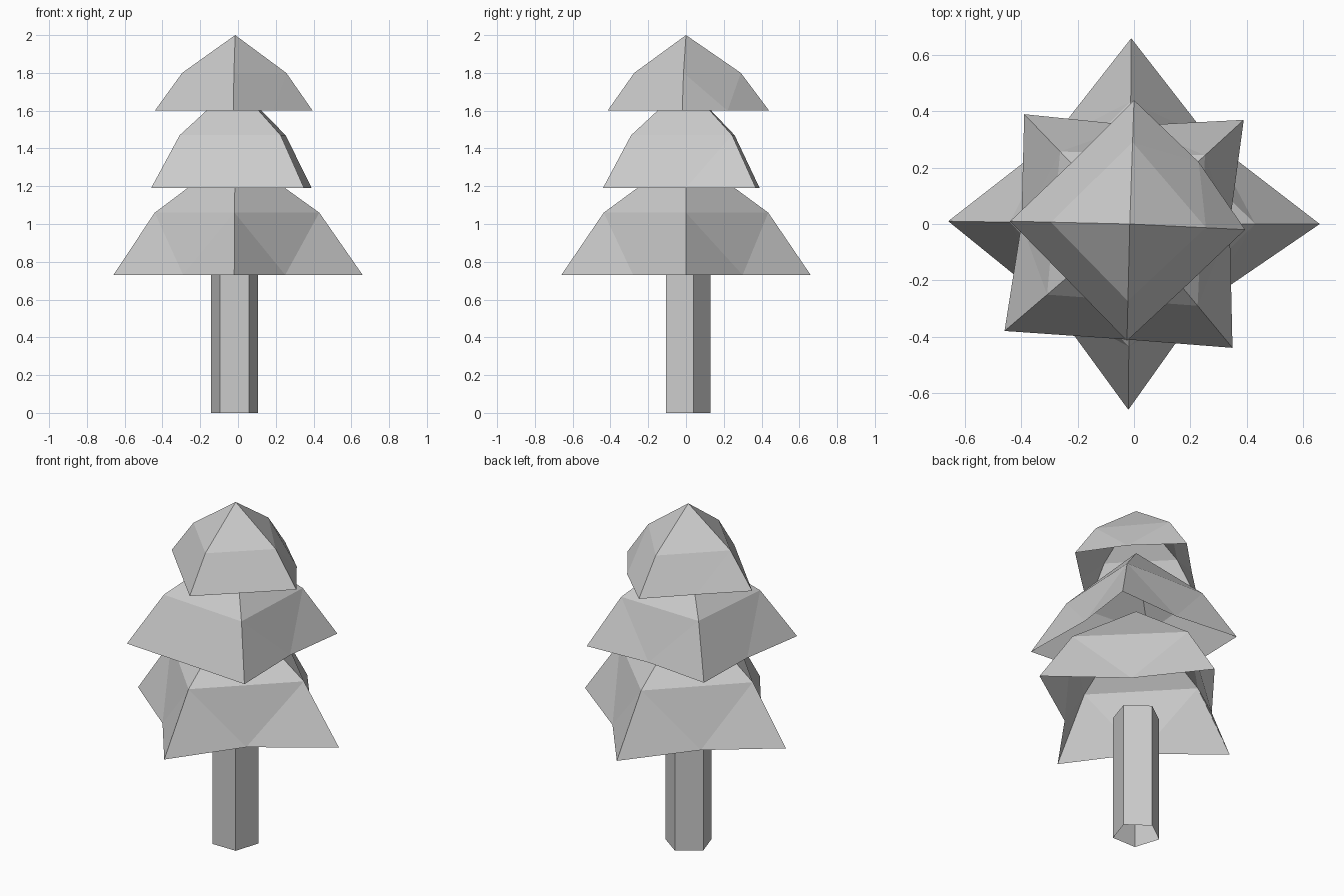
import bpy
import bmesh
from mathutils import Vector

default = bpy.data.objects.get("Cube")
if default:
    bpy.data.objects.remove(default)

# One plain grey for the whole tree
grey = bpy.data.materials.new("light_grey")
grey.use_nodes = True
colour = (0.6, 0.6, 0.6, 1)
grey.diffuse_color = colour
grey.node_tree.nodes["Principled BSDF"].inputs["Base Color"].default_value = colour


def finish(bm, name):
    mesh = bpy.data.meshes.new(name)
    bm.to_mesh(mesh)
    bm.free()
    mesh.materials.append(grey)
    obj = bpy.data.objects.new(name, mesh)
    bpy.context.collection.objects.link(obj)
    return obj


def foliage(name, heights, corners, edges):
    """Open, bent four-sided canopy; edges holds the rim points between corners."""
    low, mid, top = heights
    centre = Vector((-0.015, 0))
    bm = bmesh.new()
    apex = bm.verts.new((*centre, top))
    rim = [bm.verts.new((x, y, low)) for x, y in corners]
    between = [bm.verts.new((x, y, low)) for x, y in edges]
    shoulder = [bm.verts.new((*centre.lerp(Vector(c), 0.66), mid)) for c in corners]
    for i in range(4):
        j = (i + 1) % 4
        bm.faces.new((apex, shoulder[i], shoulder[j]))
        bm.faces.new((shoulder[i], rim[i], between[i]))
        bm.faces.new((shoulder[i], between[i], shoulder[j]))
        bm.faces.new((shoulder[j], between[i], rim[j]))
    return finish(bm, name)


# Canopy tiers, rim points listed counter-clockwise
foliage("lower_foliage", (0.73, 1.06, 1.38),
        [(0.66, 0), (-0.01, 0.66), (-0.66, 0.01), (-0.02, -0.66)],
        [(0.27, 0.3), (-0.3, 0.29), (-0.29, -0.29), (0.25, -0.28)])
foliage("middle_foliage", (1.19, 1.47, 1.74),
        [(0.39, 0.37), (-0.39, 0.39), (-0.46, -0.38), (0.35, -0.44)],
        [(0, 0.35), (-0.4, 0), (-0.03, -0.41), (0.34, 0)])
foliage("upper_foliage", (1.6, 1.8, 2.0),
        [(0.395, -0.02), (0, 0.44), (-0.44, 0.01), (-0.025, -0.415)],
        [(0.23, 0.22), (-0.22, 0.22), (-0.235, -0.2), (0.185, -0.22)])

# Five-sided open trunk with one corner at the back
bm = bmesh.new()
bmesh.ops.create_cone(bm, cap_ends=False, segments=5,
                      radius1=0.13, radius2=0.13, depth=0.74)
back = max(bm.verts, key=lambda v: v.co.y)
if back.co.y < 0.129:
    bmesh.ops.rotate(bm, verts=bm.verts, cent=(0, 0, 0),
                     matrix=Vector((0, 1, 0)).rotation_difference(
                         Vector((back.co.x, back.co.y, 0))).to_matrix().inverted())
bmesh.ops.translate(bm, verts=bm.verts, vec=(-0.018, 0, 0.37))
finish(bm, "trunk")
